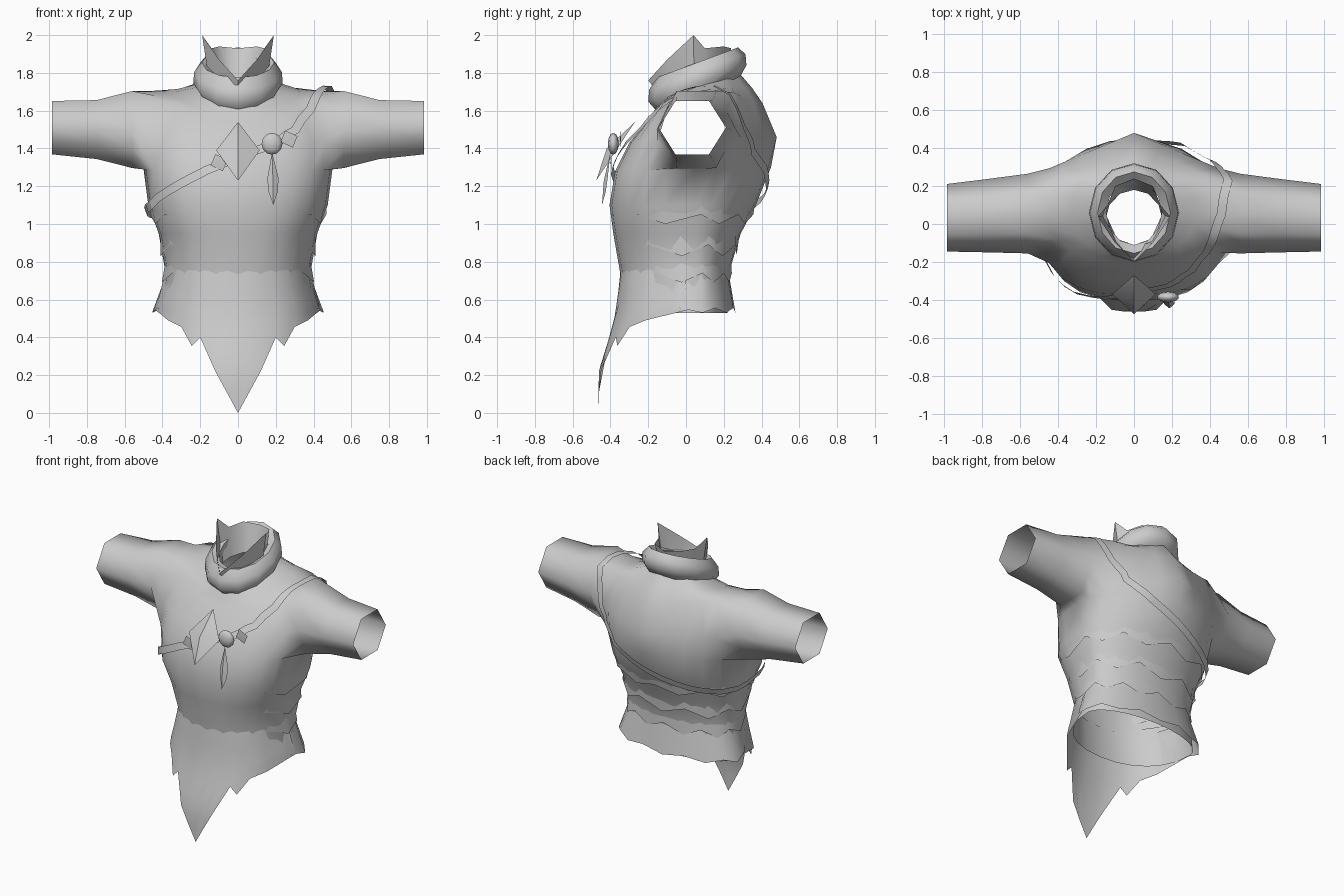
import bpy, bmesh, math
from mathutils import Vector
from mathutils.bvhtree import BVHTree

cube = bpy.data.objects.get("Cube")
if cube:
    bpy.data.objects.remove(cube, do_unlink=True)

GREY = (0.6, 0.6, 0.6, 1)
cloth = bpy.data.materials.new("grey_cloth")
cloth.use_nodes = True
cloth.diffuse_color = GREY
cloth.node_tree.nodes["Principled BSDF"].inputs["Base Color"].default_value = GREY


def finish(name, bm, angle=50):
    mesh = bpy.data.meshes.new(name)
    bm.to_mesh(mesh)
    bm.free()
    obj = bpy.data.objects.new(name, mesh)
    bpy.context.collection.objects.link(obj)
    mesh.materials.append(cloth)
    bpy.ops.object.select_all(action="DESELECT")
    obj.select_set(True)
    bpy.context.view_layer.objects.active = obj
    bpy.ops.object.shade_smooth_by_angle(angle=math.radians(angle))
    return obj


def grid(rows, closed=False, skip=lambda r, k: False):
    """Skin a list of equally long point rows."""
    bm = bmesh.new()
    vs = [[bm.verts.new(p) for p in row] for row in rows]
    n = len(rows[0])
    for r in range(len(rows) - 1):
        for k in range(n if closed else n - 1):
            if not skip(r, k):
                j = (k + 1) % n
                bm.faces.new((vs[r][k], vs[r][j], vs[r + 1][j], vs[r + 1][k]))
    return bm


def fan(name, centre, outline):
    """Faceted plate raised to a centre point."""
    bm = bmesh.new()
    c = bm.verts.new(centre)
    vs = [bm.verts.new(p) for p in outline]
    for a, b in zip(vs, vs[1:] + vs[:1]):
        bm.faces.new((c, a, b))
    return finish(name, bm, 30)


# Torso sections: front z, back z, half width, front y, back y, side lift, front roundness
SECTIONS = [
    (.53, .53, .42, -.33, .22, 0, .9), (.75, .75, .385, -.35, .23, 0, .9),
    (.95, .95, .42, -.385, .29, 0, .82), (1.1, 1.1, .475, -.405, .37, 0, .74),
    (1.28, 1.3, .5, -.375, .45, 0, .74), (1.43, 1.46, .515, -.3, .48, 0, .8),
    (1.54, 1.64, .45, -.205, .405, .11, .9), (1.58, 1.72, .33, -.18, .35, .05, 1),
    (1.63, 1.79, .19, -.15, .29, .02, 1)]
COLS, CY = 24, 0.05


def section_point(s, a, grow=0.0):
    """Point on a section: full chest in front, peaked upper back."""
    zf, zb, hw, yf, yb, lift, power = s
    sn, cs = math.sin(a), math.cos(a)
    z = zf + (zb - zf) * (sn + 1) / 2 + lift * cs * cs
    if sn > 0:
        x = abs(cs)
        y = (min(1.15 * sn, 1 - x / 2) if zb > 1.4 else sn) * (yb - CY + grow)
    else:
        x = abs(cs) ** power
        y = -abs(sn) ** power * (CY - yf + grow)
    return Vector((math.copysign(x * (hw + grow), cs), CY + y, z))


def section_at(z):
    """Interpolated section of the lower torso."""
    z = max(z, SECTIONS[0][0])
    for a, b in zip(SECTIONS, SECTIONS[1:]):
        if z <= b[0]:
            t = (z - a[0]) / (b[0] - a[0])
            return [p + (q - p) * t for p, q in zip(a, b)]


# Torso with arm openings
angles = [math.tau * k / COLS for k in range(COLS)]
arm_cols = {22, 23, 0, 1, 10, 11, 12, 13}
bm = grid([[section_point(s, a) for a in angles] for s in SECTIONS], True,
          lambda r, k: r in (4, 5) and k in arm_cols)

# Sleeves drawn out of the openings to a six-sided cuff: x, y, y radius, z, z radius
SLEEVE = [(.56, .055, .21, 1.5, .235), (.75, .045, .195, 1.5, .18),
          (.985, .033, .178, 1.51, .163)]
for side in (1, -1):
    edges = [e for e in bm.edges if e.is_boundary and
             all(v.co.x * side > .3 and v.co.z > 1.2 for v in e.verts)]
    for x, cy, ry, cz, rz in SLEEVE:
        geom = bmesh.ops.extrude_edge_only(bm, edges=edges)["geom"]
        edges = [g for g in geom if isinstance(g, bmesh.types.BMEdge)]
        ring = [g for g in geom if isinstance(g, bmesh.types.BMVert)]
        ring.sort(key=lambda v: (math.atan2(v.co.z - 1.5, v.co.y - .05) + .35) % math.tau)
        edges = [e for e in edges if all(v in ring for v in e.verts)]
        for i, v in enumerate(ring):
            a = math.tau * i / len(ring)
            r = 1 if i % 2 == 0 else math.cos(math.pi / 6)
            v.co = (side * x, cy + ry * r * math.cos(a), cz + rz * r * math.sin(a))
bmesh.ops.recalc_face_normals(bm, faces=bm.faces)
bm.normal_update()
front = min(bm.faces, key=lambda f: f.calc_center_median().y)
if front.normal.y > 0:
    bmesh.ops.reverse_faces(bm, faces=bm.faces)
    bm.normal_update()
surface = BVHTree.FromBMesh(bm)
finish("torso_and_sleeves", bm, 85)


# Overlapping pointed tiers round the sides and back, sinking in at their ends
def tier(name, top, bottom, flare, start, teeth, depth):
    n = teeth * 2
    upper, lower = [], []
    for i in range(n + 1):
        a = math.radians(start + (180 - 2 * start) * i / n)
        z = bottom + (depth if i % 2 else 0)
        fade = min(1, min(i, n - i) / 2)
        upper.append(section_point(section_at(top), a, -.006))
        p = section_point(section_at(z), a, -.006 + (flare + .006) * fade)
        p.z = z
        lower.append(p)
    finish(name, grid([lower, upper]), 60)


tier("upper_tier", 1.1, 1.0, .013, -58, 7, .05)
tier("middle_tier", .95, .83, .013, -56, 6, .06)
tier("lower_tier", .8, .69, .013, -48, 7, .05)
tier("hem_flare", .75, .53, .042, -30, 6, .025)

# Jagged front apron with a long central point, growing out of the waist
half = [(0, 0), (.06, .11), (.12, .22), (.2, .4), (.245, .355), (.3, .455), (.37, .49), (.44, .545)]
hem = [(-x, z) for x, z in half[:0:-1]] + half
rows = []
for r in range(7):
    row = []
    for x, low in hem:
        z = low + (.76 - low) * r / 6
        s = section_at(z)
        t = min(1, max(0, (.76 - z) / .54))
        px = x * s[2] / .42 * min(1, .95 + .12 * t)
        power = 2 / s[6]
        depth = max(0, 1 - abs(px / (s[2] + .05 * t)) ** power) ** (1 / power)
        flare = .13 * t ** 1.4 + (.003 if r < 6 else -.006)
        row.append((px, CY + (s[3] - CY - flare) * depth, z))
    rows.append(row)
finish("front_apron", grid(rows), 60)

# Rolled neck ring, tilted up toward the back
PROFILE = [(-.03, -.078), (.015, -.078), (.05, -.025), (.045, .035), (.005, .085), (-.04, .06)]
rows = []
for dr, dz in PROFILE + PROFILE[:1]:
    row = []
    for k in range(12):
        a = math.tau * k / 12
        y = .06 + (.21 + dr) * math.sin(a)
        row.append(((.187 + dr) * math.cos(a), y, 1.77 + .37 * (y - .06) + dz))
    rows.append(row)
finish("neck_ring", grid(rows, True), 50)

# Standing collar with two spikes and an open front notch
half = [(0, -.2, 1.76), (.1, -.1, 1.87), (.19, .04, 2.0), (.14, .1, 1.93), (.1, .2, 1.94), (0, .24, 1.93)]
rim = [Vector(p) for p in half + [(-x, y, z) for x, y, z in half[-2:0:-1]]]
base = []
for p in rim:
    d = Vector((p.x, p.y - .03)).normalized() * .145
    base.append((d.x, d.y + .035, 1.7 + .37 * d.y))
finish("standing_collar", grid([base, rim], True), 50)

# Strap wrapped over one shoulder and under the other arm
PATH = [(-.46, -.2, 1.1), (-.3, -.35, 1.21), (-.1, -.4, 1.32), (0, -.37, 1.36),
        (.18, -.33, 1.42), (.3, -.25, 1.5), (.41, -.08, 1.65), (.46, .05, 1.72),
        (.48, .2, 1.66), (.45, .34, 1.52), (.38, .4, 1.38), (.2, .44, 1.25),
        (-.1, .42, 1.13), (-.35, .28, 1.07), (-.5, .03, 1.06)]
path = [Vector(p) for p in PATH]
points, normals = [], []
for p, q in zip(path, path[1:] + path[:1]):
    for i in range(3):
        hit, normal, _, _ = surface.find_nearest(p.lerp(q, i / 3))
        points.append(hit + normal * .026)
        normals.append(normal)
rows = []
n = len(points)
for i in range(n + 1):
    i %= n
    normal = (normals[i - 1] + normals[i] + normals[(i + 1) % n]).normalized()
    across = normal.cross(points[(i + 1) % n] - points[i - 1]).normalized() * .024
    rows.append([points[i] - across, points[i] + across])
finish("shoulder_strap", grid(rows), 50)

# Chest ornament, strap clips, button and hanging leaf
fan("chest_diamond", (0, -.42, 1.4),
    [(0, -.27, 1.54), (-.115, -.37, 1.39), (0, -.475, 1.23), (.115, -.37, 1.39)])
for name, x, y, z in (("right_clip", -.1, -.395, 1.325), ("left_clip", .27, -.345, 1.45)):
    fan(name, (x, y - .004, z),
        [(x - .045, y, z - .015), (x + .02, y, z - .045),
         (x + .045, y, z + .015), (x - .02, y, z + .045)])
bm = bmesh.new()
bmesh.ops.create_uvsphere(bm, u_segments=10, v_segments=6, radius=.058)
bmesh.ops.scale(bm, vec=(1, .5, 1), verts=bm.verts)
bmesh.ops.translate(bm, vec=(.18, -.385, 1.425), verts=bm.verts)
finish("button", bm, 60)
fan("hanging_leaf", (.185, -.435, 1.23),
    [(.18, -.4, 1.38), (.155, -.415, 1.24), (.162, -.425, 1.17),
     (.187, -.445, 1.1), (.21, -.425, 1.17), (.215, -.415, 1.24)])
